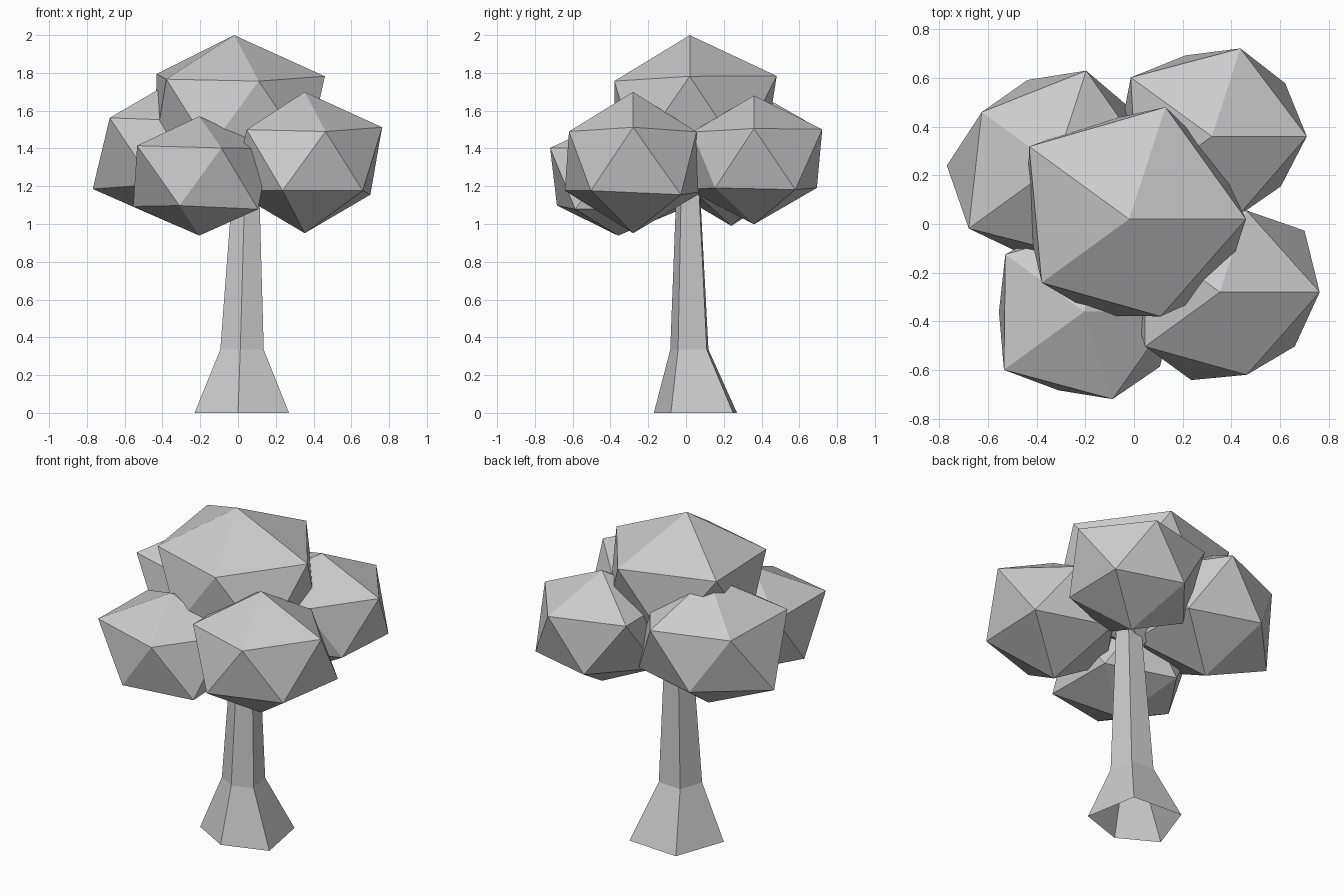
import bpy, bmesh, math

if "Cube" in bpy.data.objects:
    bpy.data.objects.remove(bpy.data.objects["Cube"])

SQUASH = 0.85                       # leaf clumps are flattened vertically
RING = 2 / math.sqrt(5)             # ring radius of a unit icosahedron


def finish(name, bm):
    bmesh.ops.recalc_face_normals(bm, faces=bm.faces)
    mesh = bpy.data.meshes.new(name)
    bm.to_mesh(mesh)
    bm.free()
    obj = bpy.data.objects.new(name, mesh)
    bpy.context.collection.objects.link(obj)
    return obj


def leaf_clump(name, centre, top, bottom, upper, lower):
    """Icosahedron with each corner pushed in or out along its own direction.
    upper: ring radii at 0, 72, ... degrees; lower: at 36, 108, ... degrees."""
    bm = bmesh.new()
    bmesh.ops.create_icosphere(bm, subdivisions=1, radius=1)
    for v in bm.verts:
        angle = math.degrees(math.atan2(v.co.y, v.co.x)) % 360
        if v.co.z > 0.9:
            reach = top
        elif v.co.z < -0.9:
            reach = bottom
        elif v.co.z > 0:
            reach = upper[round(angle / 72) % 5] / RING
        else:
            reach = lower[round((angle - 36) / 72) % 5] / RING
        v.co *= reach
        v.co.z *= SQUASH
    obj = finish(name, bm)
    obj.location = centre
    return obj


# Leaf clumps
leaf_clump("leaves_top", (-0.02, 0.02, 1.578), 0.496, 0.50,
           (0.48, 0.484, 0.508, 0.444, 0.42), (0.44, 0.42, 0.42, 0.417, 0.48))
leaf_clump("leaves_front_right", (0.353, -0.28, 1.338), 0.425, 0.455,
           (0.41, 0.353, 0.38, 0.38, 0.357), (0.43, 0.39, 0.38, 0.38, 0.38))
leaf_clump("leaves_front_left", (-0.205, -0.36, 1.242), 0.386, 0.357,
           (0.37, 0.38, 0.40, 0.407, 0.378), (0.37, 0.37, 0.35, 0.34, 0.385))
leaf_clump("leaves_back_left", (-0.323, 0.24, 1.375), 0.465, 0.453,
           (0.40, 0.41, 0.374, 0.44, 0.40), (0.39, 0.37, 0.446, 0.39, 0.40))
leaf_clump("leaves_back_right", (0.32, 0.36, 1.34), 0.40, 0.402,
           (0.39, 0.38, 0.412, 0.38, 0.345), (0.372, 0.35, 0.38, 0.37, 0.35))

# Trunk: five-sided, flared at the foot, open underneath
foot = [(-0.256, -0.086), (-0.026, -0.216), (0.244, -0.126),
        (0.184, 0.204), (-0.146, 0.224)]
levels = [(0.026, 0.046, 0.0, 1.0), (0.024, 0.016, 0.335, 0.46),
          (0.045, 0.01, 1.25, 0.27)]     # centre x, y, height, scale
bm = bmesh.new()
rings = [[bm.verts.new((cx + s * x, cy + s * y, z)) for x, y in foot]
         for cx, cy, z, s in levels]
for a, b in zip(rings, rings[1:]):
    for i in range(5):
        j = (i + 1) % 5
        bm.faces.new((a[i], a[j], b[j], b[i]))
finish("trunk", bm)
